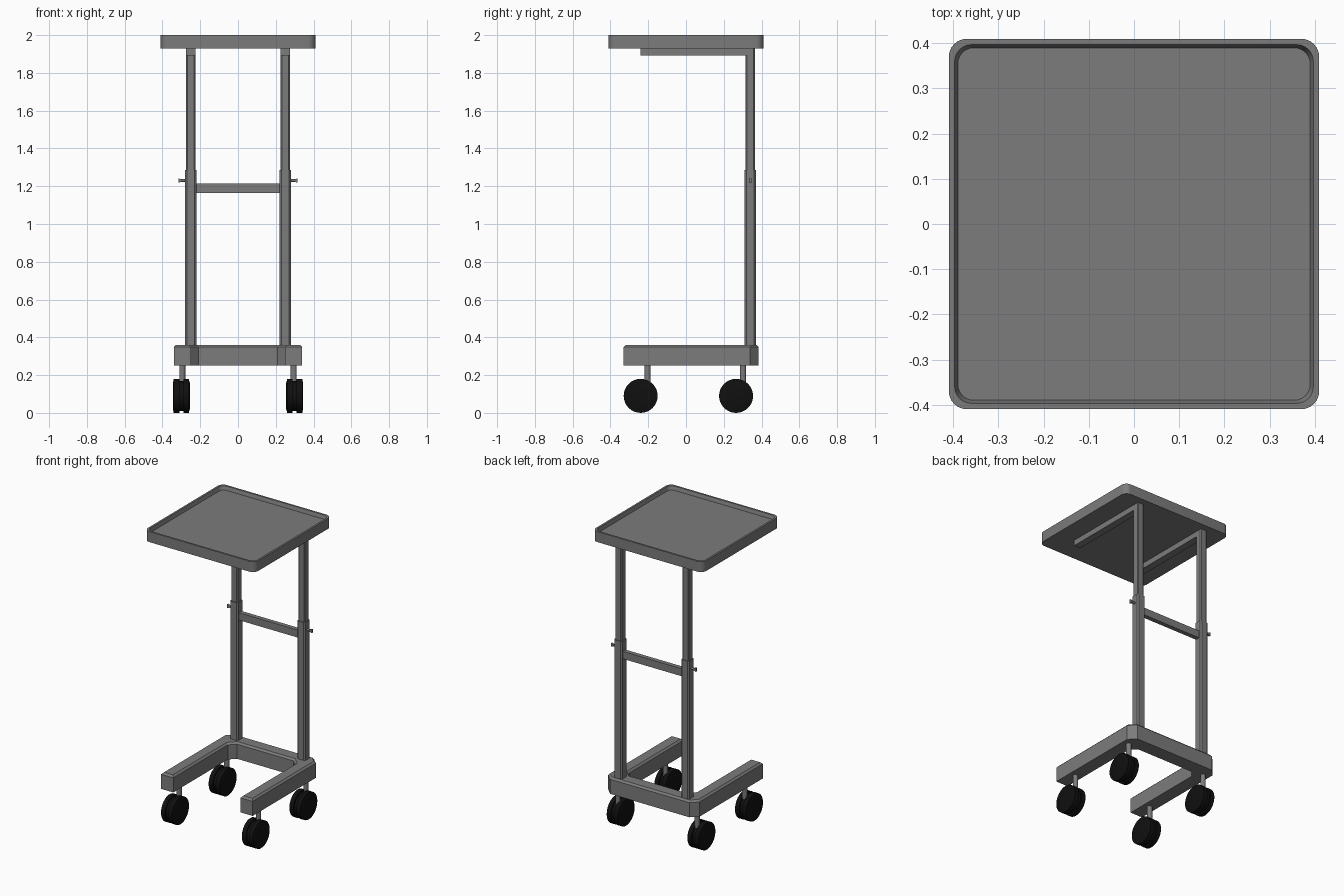
import bpy, bmesh, math
from mathutils import Matrix, Vector

cube = bpy.data.objects.get("Cube")
if cube:
    bpy.data.objects.remove(cube, do_unlink=True)


def material(name, rgb):
    m = bpy.data.materials.new(name)
    m.use_nodes = True
    m.diffuse_color = (*rgb, 1)
    m.node_tree.nodes["Principled BSDF"].inputs["Base Color"].default_value = (*rgb, 1)
    return m


GREY = material("grey metal", (0.2, 0.2, 0.2))
BLACK = material("black rubber", (0.005, 0.005, 0.005))


def finish(name, bm, mat, smooth=False):
    bmesh.ops.recalc_face_normals(bm, faces=bm.faces)
    me = bpy.data.meshes.new(name)
    bm.to_mesh(me)
    bm.free()
    me.materials.append(mat)
    ob = bpy.data.objects.new(name, me)
    bpy.context.collection.objects.link(ob)
    if smooth:
        bpy.ops.object.select_all(action='DESELECT')
        ob.select_set(True)
        bpy.context.view_layer.objects.active = ob
        bpy.ops.object.shade_smooth_by_angle(angle=math.radians(35))
    return ob


def add_box(bm, x, y, z):
    """Box from (min, max) ranges."""
    centre = Vector([sum(r) / 2 for r in (x, y, z)])
    size = [r[1] - r[0] for r in (x, y, z)]
    return bmesh.ops.create_cube(
        bm, size=1, matrix=Matrix.Translation(centre) @ Matrix.Diagonal((*size, 1)))["verts"]


def box(name, x, y, z, bevel=0.0, upright_only=False):
    bm = bmesh.new()
    add_box(bm, x, y, z)
    if bevel:
        edges = [e for e in bm.edges if not upright_only
                 or abs(e.verts[0].co.z - e.verts[1].co.z) > 1e-4]
        bmesh.ops.bevel(bm, geom=edges, offset=bevel, segments=1, affect='EDGES')
    return finish(name, bm, GREY)


def add_cylinder(bm, radius, length, matrix, sides=32):
    bmesh.ops.create_cone(bm, cap_ends=True, segments=sides, radius1=radius,
                          radius2=radius, depth=length, matrix=matrix)


def rounded_square(half, radius, z, steps=6):
    pts = []
    for q in range(4):
        cx = (half - radius) * (1 if q in (0, 3) else -1)
        cy = (half - radius) * (1 if q < 2 else -1)
        for i in range(steps + 1):
            a = math.pi / 2 * (q + i / steps)
            pts.append((cx + radius * math.cos(a), cy + radius * math.sin(a), z))
    return pts


# Tray: rounded square rings lofted from the underside up, over the rim, into the recess
bm = bmesh.new()
rings = []
for half, radius, z in [(0.41, 0.04, 1.93), (0.41, 0.04, 2.0), (0.397, 0.037, 2.0),
                        (0.39, 0.035, 1.975)]:
    rings.append([bm.verts.new(p) for p in rounded_square(half, radius, z)])
for lo, hi in zip(rings, rings[1:]):
    for i in range(len(lo)):
        j = (i + 1) % len(lo)
        bm.faces.new((lo[i], lo[j], hi[j], hi[i]))
bm.faces.new(rings[0])
bm.faces.new(rings[-1])
finish("tray", bm, GREY, smooth=True)

# U-shaped base, open at the front, with chamfered corners and top edges
half_outline = [(0.34, -0.33), (0.34, 0.34), (0.295, 0.385)]
half_inner = [(0.21, 0.29), (0.25, 0.25), (0.25, -0.33)]
outline = (half_outline + [(-x, y) for x, y in reversed(half_outline)]
           + [(-x, y) for x, y in reversed(half_inner)] + half_inner)
bm = bmesh.new()
face = bm.faces.new([bm.verts.new((x, y, 0.25)) for x, y in outline])
ext = bmesh.ops.extrude_face_region(bm, geom=[face])["geom"]
top = [v for v in ext if isinstance(v, bmesh.types.BMVert)]
bmesh.ops.translate(bm, verts=top, vec=(0, 0, 0.11))
top_edges = [e for e in bm.edges if all(v.co.z > 0.35 for v in e.verts)]
bmesh.ops.bevel(bm, geom=top_edges, offset=0.012, segments=1, affect='EDGES')
finish("base_frame", bm, GREY)

# Crossbar between the posts
box("crossbar", (-0.225, 0.225), (0.325, 0.355), (1.165, 1.215))

for side, s in (("left", 1), ("right", -1)):
    def xr(a, b):
        return tuple(sorted((s * a, s * b)))

    # Telescoping post and tray support
    box(side + "_lower_post", xr(0.22, 0.28), (0.31, 0.37), (0.35, 1.285), 0.009, True)
    box(side + "_upper_post", xr(0.226, 0.274), (0.316, 0.364), (1.27, 1.93), 0.006, True)
    box(side + "_tray_support", xr(0.226, 0.274), (-0.24, 0.33), (1.893, 1.931))

    # Height lock screw with a small wing grip
    bm = bmesh.new()
    turn = Matrix.Rotation(math.pi / 2, 4, 'Y')
    add_cylinder(bm, 0.007, 0.035, Matrix.Translation((s * 0.29, 0.34, 1.23)) @ turn, 12)
    grip = add_box(bm, xr(0.298, 0.316), (0.333, 0.347), (1.218, 1.242))
    for v in grip:
        if abs(v.co.x) < 0.3:
            v.co.z = 1.23 + (v.co.z - 1.23) * 0.5
    finish(side + "_lock_screw", bm, GREY)

    # Casters: stem, twin wheels and a narrower core between them
    for end, wy in (("front", -0.24), ("back", 0.265)):
        bm = bmesh.new()
        add_cylinder(bm, 0.016, 0.12, Matrix.Translation((s * 0.295, wy + 0.037, 0.2)), 16)
        finish(f"{end}_{side}_caster_stem", bm, GREY, smooth=True)

        bm = bmesh.new()
        add_cylinder(bm, 0.08, 0.03, Matrix.Translation((s * 0.3, wy, 0.09)) @ turn)
        for d in (-1, 1):
            m = Matrix.Translation((s * 0.3 + d * 0.026, wy, 0.09)) @ turn
            add_cylinder(bm, 0.09, 0.03, m)
            m = Matrix.Translation((s * 0.3 + d * 0.042, wy, 0.09)) @ turn
            bmesh.ops.create_cone(bm, cap_ends=True, segments=32, depth=0.006,
                                  radius1=0.088 if d > 0 else 0.07,
                                  radius2=0.07 if d > 0 else 0.088, matrix=m)
        finish(f"{end}_{side}_caster_wheels", bm, BLACK, smooth=True)
